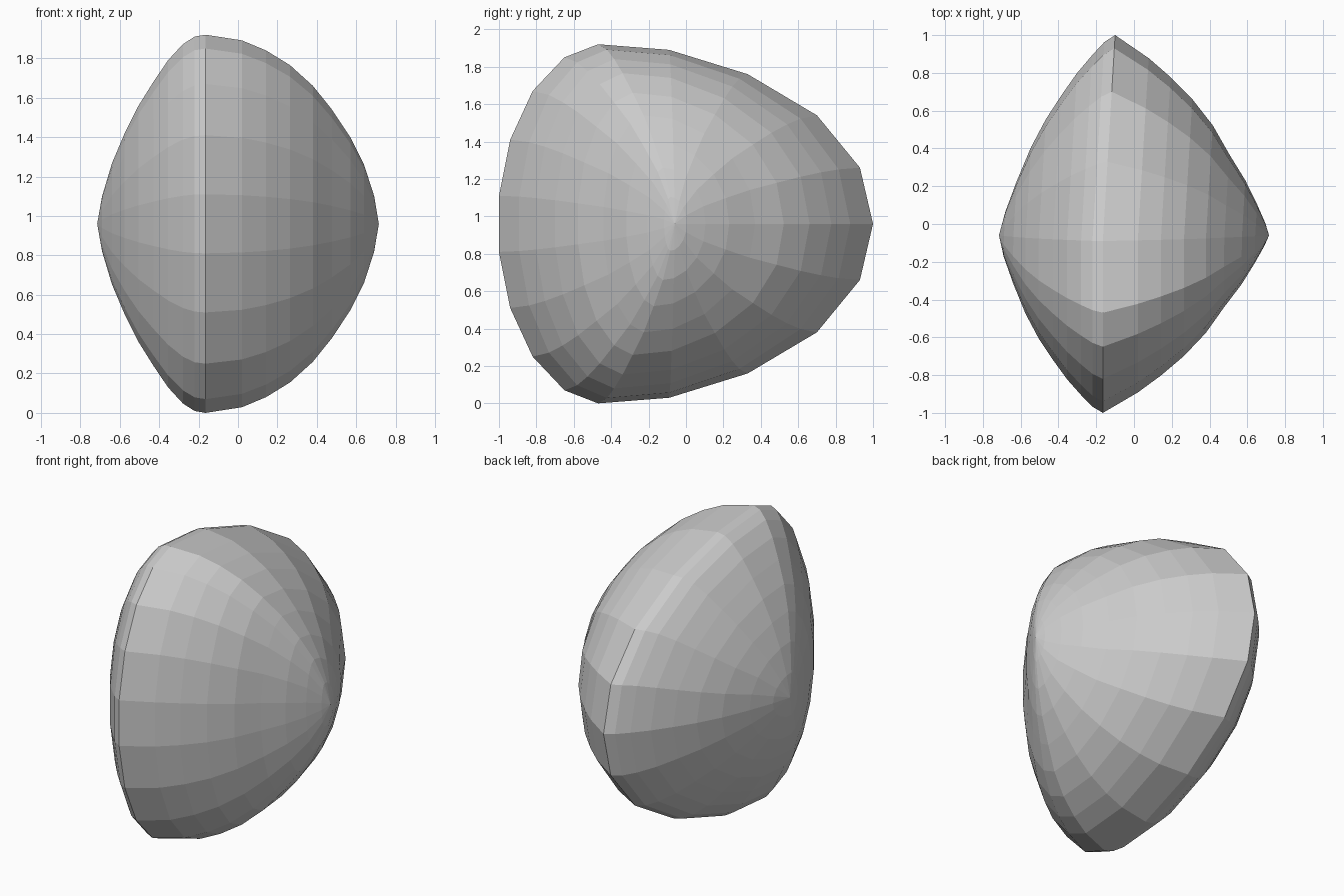
import bpy, bmesh

if "Cube" in bpy.data.objects:
    bpy.data.objects.remove(bpy.data.objects["Cube"])

# Upper half of the widest section (y, half height), from back tip to front
half = [(1.0, 0), (0.93, 0.30), (0.70, 0.58), (0.33, 0.80), (-0.09, 0.93),
        (-0.47, 0.96), (-0.65, 0.89), (-0.82, 0.71), (-0.94, 0.45), (-1.0, 0.15)]
section = half + [(y, -h) for y, h in reversed(half[1:])]
CY, CZ = -0.06, 0.96

# Rings between the two side poles: x, y scale, z scale
rings = [(-0.69, .12, .146), (-0.64, .27, .32), (-0.575, .44, .48), (-0.505, .58, .625),
         (-0.43, .70, .75), (-0.355, .81, .865), (-0.28, .90, .95), (-0.22, .965, .99),
         (-0.165, 1, 1),
         (0.02, .885, .97), (0.142, .79, .917), (0.264, .68, .839), (0.38, .55, .73),
         (0.477, .405, .604), (0.57, .275, .458), (0.64, .155, .3125), (0.69, .06, .15)]


def ring_point(x, sy, sz, y, h):
    yy = CY + (y - CY) * sy
    # the rings lean slightly to the right toward the back
    return (x + 0.065 * max(0, yy + 0.09) / 1.09, yy, CZ + h * sz)


# Faceted pebble-like shell
bm = bmesh.new()
loops = [[bm.verts.new(ring_point(*r, y, h)) for y, h in section] for r in rings]
left = bm.verts.new((-0.715, CY, CZ))
right = bm.verts.new((0.715, CY, CZ))
n = len(section)
for i in range(n):
    j = (i + 1) % n
    bm.faces.new((left, loops[0][i], loops[0][j]))
    bm.faces.new((right, loops[-1][j], loops[-1][i]))
    for a, b in zip(loops, loops[1:]):
        bm.faces.new((a[i], b[i], b[j], a[j]))
bmesh.ops.recalc_face_normals(bm, faces=bm.faces)
mesh = bpy.data.meshes.new("faceted_shell")
bm.to_mesh(mesh)
bm.free()
bpy.context.collection.objects.link(bpy.data.objects.new("faceted_shell", mesh))
